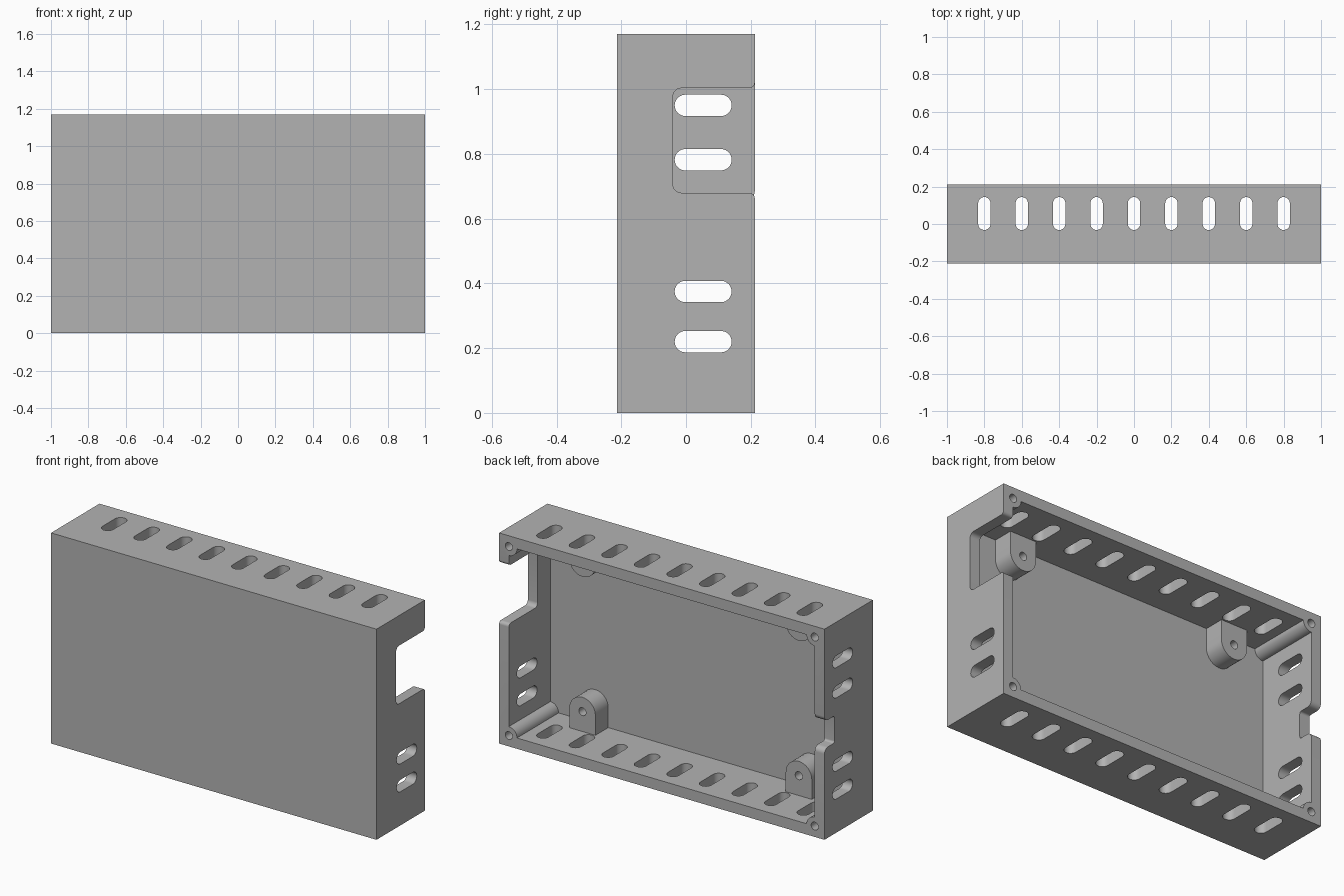
import bpy, bmesh, math
from mathutils import Vector

if "Cube" in bpy.data.objects:
    bpy.data.objects.remove(bpy.data.objects["Cube"], do_unlink=True)

# Main sizes
HX, HY, H = 1.0, 0.2125, 1.17
WALL = 0.06
POST_FACE = -0.04
SIDES = (-1, 1)

grey = bpy.data.materials.new("plain_grey")
grey.use_nodes = True
grey.diffuse_color = (0.45, 0.45, 0.45, 1)
grey.node_tree.nodes["Principled BSDF"].inputs["Base Color"].default_value = grey.diffuse_color


def fillet(corners, steps=8):
    """Outline from (u, v, radius) corners, each rounded by its radius."""
    out = []
    for i, (u, v, r) in enumerate(corners):
        p = Vector((u, v))
        if r == 0:
            out.append(p)
            continue
        a = (Vector(corners[i - 1][:2]) - p).normalized()
        b = (Vector(corners[(i + 1) % len(corners)][:2]) - p).normalized()
        # All corners are right-angled
        for k in range(steps + 1):
            t = k / steps * math.pi / 2
            out.append(p + (a + b) * r - b * r * math.cos(t) - a * r * math.sin(t))
    return [p for i, p in enumerate(out) if (p - out[i - 1]).length > 1e-5]


def rect(u, v, hu, hv, r=0.0):
    return fillet([(u - hu, v - hv, r), (u + hu, v - hv, r),
                   (u + hu, v + hv, r), (u - hu, v + hv, r)])


def prism(name, outline, axis, lo, hi):
    """Extrude an outline along an axis: x uses (y, z), y uses (x, z), z uses (x, y)."""
    bm = bmesh.new()
    place = {"x": lambda p, d: (d, p.x, p.y),
             "y": lambda p, d: (p.x, d, p.y),
             "z": lambda p, d: (p.x, p.y, d)}[axis]
    ends = [[bm.verts.new(place(p, d)) for p in outline] for d in (lo, hi)]
    for end in ends:
        bm.faces.new(end)
    n = len(outline)
    for i in range(n):
        j = (i + 1) % n
        bm.faces.new((ends[0][i], ends[0][j], ends[1][j], ends[1][i]))
    bmesh.ops.recalc_face_normals(bm, faces=bm.faces)
    mesh = bpy.data.meshes.new(name)
    bm.to_mesh(mesh)
    bm.free()
    mesh.materials.append(grey)
    ob = bpy.data.objects.new(name, mesh)
    bpy.context.collection.objects.link(ob)
    return ob


def cut(target, tools):
    """Subtract each tool from the target, then drop the tools."""
    for tool in tools:
        tool.hide_render = True
        mod = target.modifiers.new("cut", "BOOLEAN")
        mod.operation, mod.solver, mod.object = "DIFFERENCE", "EXACT", tool
    bpy.context.view_layer.update()
    graph = bpy.context.evaluated_depsgraph_get()
    mesh = bpy.data.meshes.new_from_object(target.evaluated_get(graph))
    target.modifiers.clear()
    target.data = mesh
    for tool in tools:
        bpy.data.objects.remove(tool, do_unlink=True)


def notch(depth_y, z0, z1, inner, flare):
    """Rounded opening in the back rim with a flared mouth."""
    out = HY + 0.05
    return fillet([(out, z1 + flare, 0), (HY, z1 + flare, 0), (HY, z1, flare),
                   (depth_y, z1, inner), (depth_y, z0, inner),
                   (HY, z0, flare), (HY, z0 - flare, 0), (out, z0 - flare, 0)])


# Cavity, leaving solid corner columns and rounded mounting posts
cavity = prism("cavity", rect(0, H / 2, HX - WALL, H / 2 - WALL), "y", -HY + WALL, HY + 0.1)
solids, holes = [], []
for sx in SIDES:
    for sz in SIDES:
        cx, cz = sx * (HX - 0.06), H / 2 + sz * (H / 2 - 0.06)
        solids.append(prism("column", rect(cx, cz, 0.05, 0.05, 0.05), "y", -HY, HY + 0.2))
        holes.append(prism("screw_hole", rect(cx, cz, 0.022, 0.022, 0.022), "y", 0, HY + 0.2))
        px, pz = sx * 0.665, H / 2 + sz * (H / 2 - 0.17)
        tip, foot = pz - sz * 0.08, H / 2 + sz * (H / 2 - 0.01)
        solids.append(prism("post", fillet([(px - 0.08, foot, 0), (px - 0.08, tip, 0.08),
                                            (px + 0.08, tip, 0.08), (px + 0.08, foot, 0)]),
                            "y", -HY, POST_FACE))
        holes.append(prism("post_hole", rect(px, pz, 0.022, 0.022, 0.022),
                           "y", -HY + WALL, POST_FACE + 0.05))
cut(cavity, solids)

# Vent slots through top and bottom
vents = [prism("vent", rect(0.2 * i, 0.056, 0.033, 0.088, 0.033), "z", -0.1, H + 0.1)
         for i in range(-4, 5)]

# Vent slots in the side walls
for z in (0.22, 0.375, 0.782, 0.95):
    reach = HX + 0.1 if z < H / 2 else -HX + 0.2
    vents.append(prism("side_vent", rect(0.053, z, 0.088, 0.033, 0.033), "x", -HX - 0.1, reach))

# Large opening on one side, small one on the other
openings = [prism("large_opening", notch(POST_FACE, 0.68, 1.003, 0.025, 0.018),
                  "x", HX - 0.09, HX + 0.1),
            prism("small_opening", notch(0.125, 0.505, 0.655, 0.012, 0.03),
                  "x", -HX - 0.1, -HX + 0.09)]

# Enclosure body
body = prism("enclosure_body", rect(0, H / 2, HX, H / 2), "y", -HY, HY)
cut(body, [cavity] + holes + vents + openings)

bpy.ops.object.select_all(action="DESELECT")
body.select_set(True)
bpy.context.view_layer.objects.active = body
bpy.ops.object.shade_smooth_by_angle(angle=math.radians(30))
